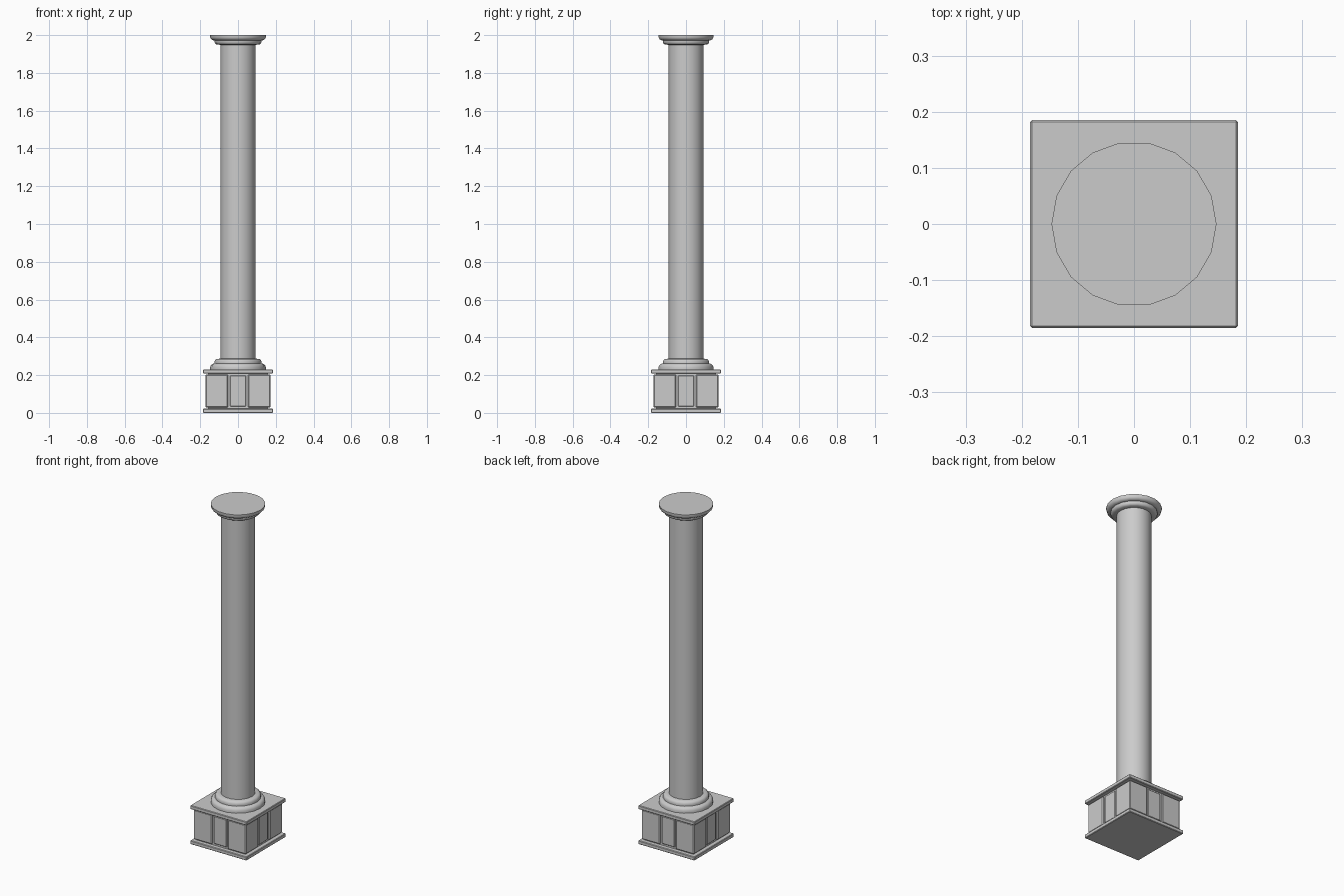
import bpy, bmesh, math
from mathutils import Matrix

if "Cube" in bpy.data.objects:
    bpy.data.objects.remove(bpy.data.objects["Cube"])


def finish(name, bm, smooth=False):
    bmesh.ops.recalc_face_normals(bm, faces=bm.faces)
    me = bpy.data.meshes.new(name)
    bm.to_mesh(me)
    bm.free()
    ob = bpy.data.objects.new(name, me)
    bpy.context.collection.objects.link(ob)
    if smooth:
        bpy.ops.object.select_all(action='DESELECT')
        ob.select_set(True)
        bpy.context.view_layer.objects.active = ob
        bpy.ops.object.shade_smooth_by_angle(angle=math.radians(40))
    return ob


def box(name, x0, x1, y0, y1, z0, z1, bevel=0.0):
    bm = bmesh.new()
    bmesh.ops.create_cube(bm, size=1, matrix=Matrix.Translation(
        ((x0 + x1) / 2, (y0 + y1) / 2, (z0 + z1) / 2)) @
        Matrix.Diagonal((x1 - x0, y1 - y0, z1 - z0, 1)))
    ob = finish(name, bm)
    if bevel:
        m = ob.modifiers.new("edge", 'BEVEL')
        m.width = bevel
        m.segments = 1
    return ob


def lathe(name, profile, sides=18):
    # revolve a closed (radius, z) profile around z
    bm = bmesh.new()
    rings = [[bm.verts.new((r * math.cos(2 * math.pi * i / sides),
                            r * math.sin(2 * math.pi * i / sides), z))
              for i in range(sides)] for r, z in profile]
    for a, b in zip(rings, rings[1:]):
        for i in range(sides):
            j = (i + 1) % sides
            bm.faces.new((a[i], a[j], b[j], b[i]))
    bm.faces.new(rings[0][::-1])
    bm.faces.new(rings[-1])
    return finish(name, bm, smooth=True)


# moulding profile: two stepped rings, wide one first
rings = [(0.147, 0.0), (0.147, 0.013), (0.143, 0.023), (0.134, 0.03),
         (0.124, 0.031), (0.124, 0.042), (0.120, 0.051), (0.112, 0.056),
         (0.093, 0.057)]

# pedestal slabs
box("pedestal_foot", -0.185, 0.185, -0.185, 0.185, 0, 0.022, 0.003)
box("pedestal_cap", -0.185, 0.185, -0.185, 0.185, 0.208, 0.23, 0.003)

# pedestal core with raised corner blocks
box("pedestal_core", -0.16, 0.16, -0.16, 0.16, 0.015, 0.215)
for sx in (-1, 1):
    for sy in (-1, 1):
        xs = sorted((sx * 0.052, sx * 0.172))
        ys = sorted((sy * 0.052, sy * 0.172))
        box("corner_block", *xs, *ys, 0.028, 0.204, 0.005)

# centre panel on each side
for k in range(4):
    p = box("centre_panel", -0.042, 0.042, -0.167, -0.14, 0.034, 0.198, 0.003)
    p.rotation_euler.z = k * math.pi / 2

# base moulding, shaft and capital in one turned piece
base = [(r, 0.23 + z) for r, z in rings]
capital = [(r, 2.0 - z * 0.9) for r, z in reversed(rings)]
lathe("column", base + capital)
